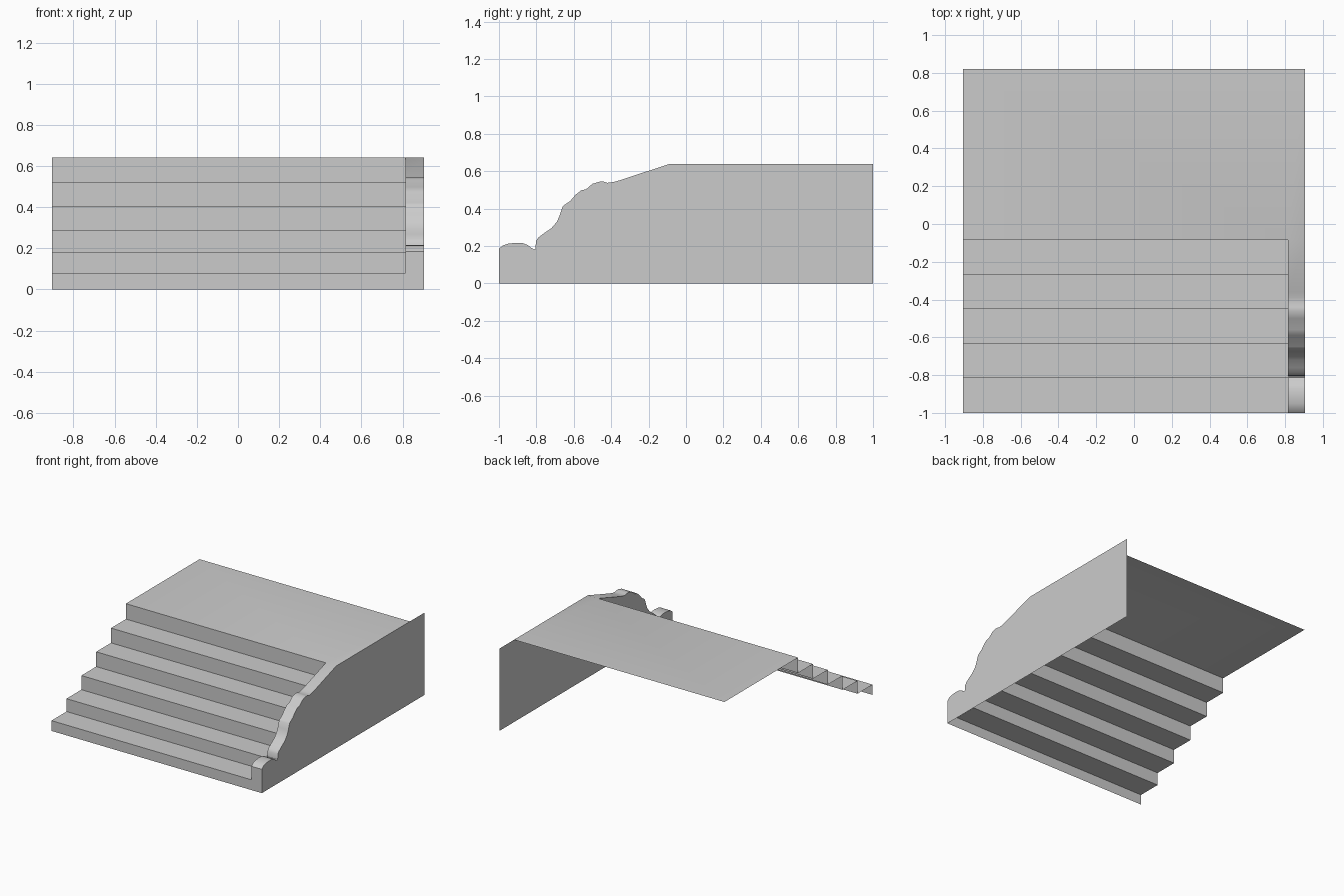
import bpy
import math

if "Cube" in bpy.data.objects:
    bpy.data.objects.remove(bpy.data.objects["Cube"], do_unlink=True)

# Main dimensions
LEFT, INNER, OUTER = -0.905, 0.815, 0.905
FRONT, LANDING_BACK, WALL_BACK, TOP = -1.0, 0.82, 1.0, 0.64
RISER_Y = [-1.0, -0.815, -0.632, -0.45, -0.268, -0.085]
TREAD_Z = [0.08, 0.18, 0.29, 0.405, 0.52, TOP]

# Scrolled upper edge of the side wall (y, z)
EDGE = [(-1, .185), (-.98, .203), (-.95, .213), (-.91, .217), (-.87, .215),
        (-.845, .205), (-.83, .192), (-.813, .182), (-.805, .186),
        (-.802, .227), (-.79, .245), (-.76, .268), (-.72, .295), (-.69, .33),
        (-.675, .365), (-.66, .41), (-.65, .42), (-.62, .44), (-.59, .475),
        (-.56, .498), (-.535, .503), (-.5, .533), (-.46, .545), (-.44, .544),
        (-.42, .538), (-.39, .542), (-.36, .55), (-.085, TOP)]

stone = bpy.data.materials.new("light grey stone")
stone.use_nodes = True
GREY = (0.6, 0.6, 0.6, 1)
stone.diffuse_color = GREY
stone.node_tree.nodes["Principled BSDF"].inputs["Base Color"].default_value = GREY


def make_part(name, verts, faces, smooth=False):
    mesh = bpy.data.meshes.new(name)
    mesh.from_pydata(verts, [], faces)
    mesh.materials.append(stone)
    obj = bpy.data.objects.new(name, mesh)
    bpy.context.collection.objects.link(obj)
    if smooth:
        bpy.ops.object.select_all(action='DESELECT')
        obj.select_set(True)
        bpy.context.view_layer.objects.active = obj
        bpy.ops.object.shade_smooth_by_angle(angle=math.radians(40))
    return obj


def side_sheet(name, x, outline):
    return make_part(name, [(x, y, z) for y, z in outline], [range(len(outline))])


# Stair outline: bottom of each riser, then its top
stair_line = []
for i, (y, z) in enumerate(zip(RISER_Y, TREAD_Z)):
    stair_line += [(y, TREAD_Z[i - 1] if i else 0), (y, z)]

# Treads and risers, above the front sheet
run = stair_line[1:]
n = len(run)
make_part("steps",
          [(LEFT, y, z) for y, z in run] + [(INNER, y, z) for y, z in run],
          [(i, n + i, n + i + 1, i + 1) for i in range(n - 1)])

# Lowest riser together with the end of the side wall
make_part("front_face",
          [(x, FRONT, z) for x, z in [(LEFT, 0), (OUTER, 0), (OUTER, EDGE[0][1]),
                                      (INNER, EDGE[0][1]), (INNER, TREAD_Z[0]),
                                      (LEFT, TREAD_Z[0])]],
          [range(6)])

# Side wall: outer sheet, and inner sheet down to the steps
side_sheet("outer_wall", OUTER,
           [(FRONT, 0), (WALL_BACK, 0), (WALL_BACK, TOP)] + EDGE[::-1])
side_sheet("inner_wall", INNER, EDGE + run[-2:0:-1] + run[:1])

# Wall coping running smoothly into the landing
m = len(EDGE)
verts = [(INNER, y, z) for y, z in EDGE] + [(OUTER, y, z) for y, z in EDGE]
verts += [(LEFT, RISER_Y[-1], TOP), (LEFT, LANDING_BACK, TOP), (OUTER, LANDING_BACK, TOP)]
faces = [(i, m + i, m + i + 1, i + 1) for i in range(m - 1)]
faces.append((2 * m, m - 1, 2 * m - 1, 2 * m + 2, 2 * m + 1))
make_part("coping_and_landing", verts, faces, smooth=True)
